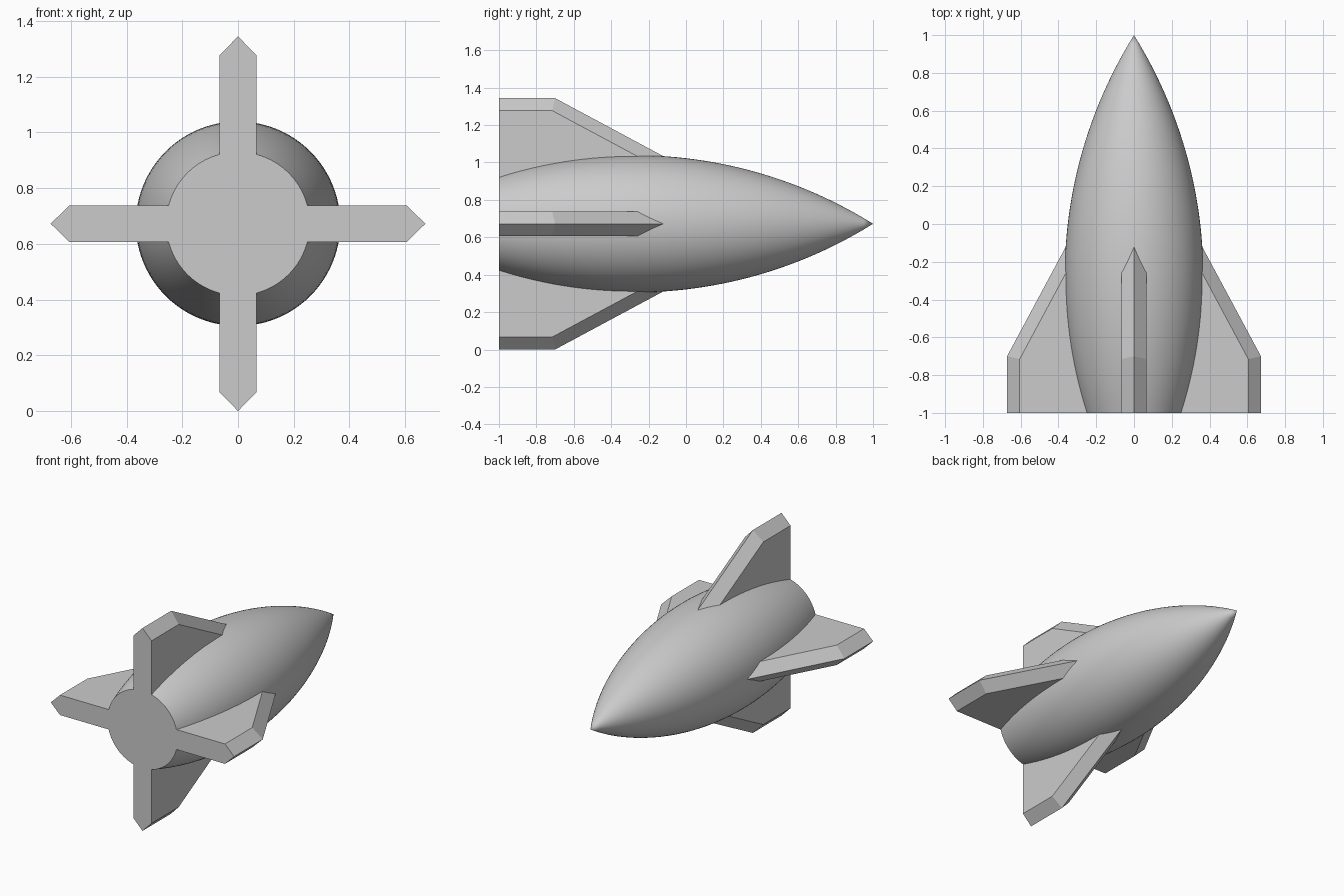
import bpy
import bmesh
import math
from mathutils import Matrix

cube = bpy.data.objects.get("Cube")
if cube:
    bpy.data.objects.remove(cube, do_unlink=True)

AXIS_Z = 0.672          # height of the rocket's long axis
TAIL, NOSE = -1.0, 1.0  # ends along y
WIDEST, RADIUS = -0.28, 0.367
HALF_THICK = 0.066

grey = bpy.data.materials.new("plain grey")
grey.use_nodes = True
colour = (0.6, 0.6, 0.6, 1)
grey.diffuse_color = colour
grey.node_tree.nodes["Principled BSDF"].inputs["Base Color"].default_value = colour


def add_object(name, bm):
    bmesh.ops.recalc_face_normals(bm, faces=bm.faces)
    mesh = bpy.data.meshes.new(name)
    bm.to_mesh(mesh)
    bm.free()
    mesh.materials.append(grey)
    obj = bpy.data.objects.new(name, mesh)
    obj.location.z = AXIS_Z
    bpy.context.collection.objects.link(obj)
    return obj


# Hull: a circular arc from tail to nose, spun around the y axis
def hull_radius(y):
    chord = NOSE - WIDEST
    arc = (chord ** 2 + RADIUS ** 2) / (2 * RADIUS)
    return math.sqrt(arc ** 2 - (y - WIDEST) ** 2) - (arc - RADIUS)


STEPS, SIDES = 40, 96
bm = bmesh.new()
rings = []
for i in range(STEPS):
    y = TAIL + (NOSE - TAIL) * i / STEPS
    r = hull_radius(y)
    angles = [math.tau * k / SIDES for k in range(SIDES)]
    rings.append([bm.verts.new((r * math.cos(a), y, r * math.sin(a))) for a in angles])
tip = bm.verts.new((0, NOSE, 0))
bm.faces.new(rings[0])
for k in range(SIDES):
    n = (k + 1) % SIDES
    for a, b in zip(rings, rings[1:]):
        bm.faces.new((a[k], a[n], b[n], b[k]))
    bm.faces.new((rings[-1][k], rings[-1][n], tip))
hull = add_object("hull", bm)
bpy.context.view_layer.objects.active = hull
hull.select_set(True)
bpy.ops.object.shade_smooth_by_angle(angle=math.radians(40))
hull.select_set(False)

# Fins: flat slabs with a ridge along the outer edge, given as (y, distance from axis)
ridge = [(TAIL, 0.672), (-0.70, 0.672), (0.18, 0.2)]
shoulder = [(TAIL, 0.605), (-0.715, 0.605), (0.04, 0.2)]


def add_fin(name, angle):
    bm = bmesh.new()
    mid = [bm.verts.new((0, y, r)) for y, r in ridge]
    sides = []
    for s in (-1, 1):
        side = [bm.verts.new((s * HALF_THICK, y, r)) for y, r in shoulder]
        root = bm.verts.new((s * HALF_THICK, TAIL, 0.2))
        bm.faces.new(side + [root])
        for j in range(2):
            bm.faces.new((mid[j], mid[j + 1], side[j + 1], side[j]))
        sides.append((side, root))
    (a, root_a), (b, root_b) = sides
    bm.faces.new((root_a, a[0], mid[0], b[0], root_b))
    bm.faces.new((root_a, a[2], mid[2], b[2], root_b))
    bmesh.ops.rotate(bm, verts=bm.verts, cent=(0, 0, 0),
                     matrix=Matrix.Rotation(angle, 3, "Y"))
    add_object(name, bm)


for i, name in enumerate(("top_fin", "left_fin", "bottom_fin", "right_fin")):
    add_fin(name, i * math.pi / 2)
